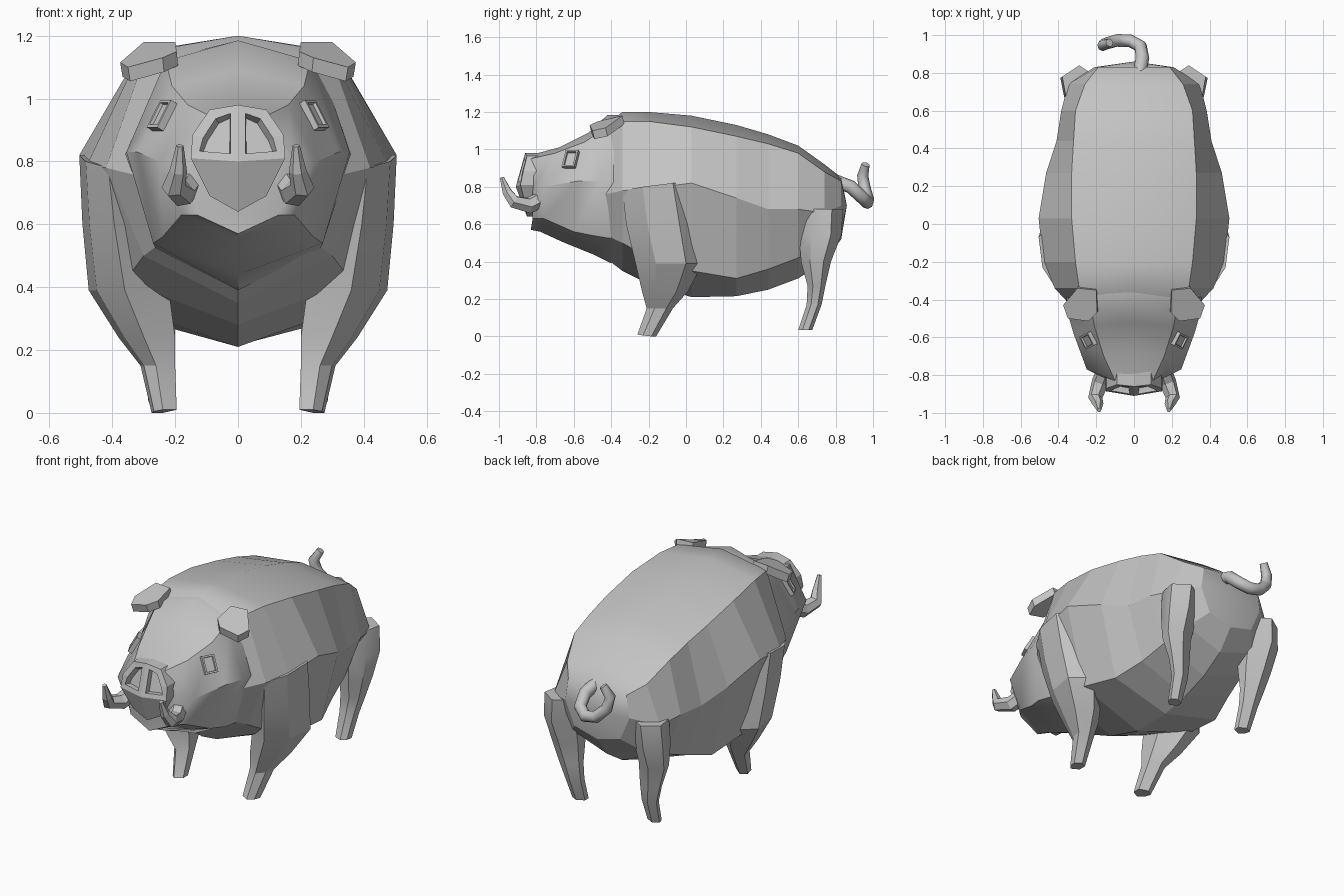
import bpy, bmesh, math
from mathutils import Vector, Matrix

if "Cube" in bpy.data.objects:
    bpy.data.objects.remove(bpy.data.objects["Cube"])

hide = bpy.data.materials.new("grey_hide")
hide.diffuse_color = (0.55, 0.55, 0.55, 1)
hide.use_nodes = True
hide.node_tree.nodes["Principled BSDF"].inputs["Base Color"].default_value = hide.diffuse_color


def finish(name, bm, mirror=False, angle=None):
    """Turn a bmesh into an object, optionally mirrored and smoothed."""
    bmesh.ops.recalc_face_normals(bm, faces=bm.faces)
    me = bpy.data.meshes.new(name)
    bm.to_mesh(me)
    bm.free()
    me.materials.append(hide)
    ob = bpy.data.objects.new(name, me)
    bpy.context.collection.objects.link(ob)
    if angle is not None:
        bpy.ops.object.select_all(action='DESELECT')
        ob.select_set(True)
        bpy.context.view_layer.objects.active = ob
        bpy.ops.object.shade_smooth_by_angle(angle=math.radians(angle))
    if mirror:
        mod = ob.modifiers.new("Mirror", 'MIRROR')
        mod.use_mirror_merge = False
    return ob


def loft(rings):
    """Skin a list of equal-length closed rings and cap both ends."""
    bm = bmesh.new()
    vs = [[bm.verts.new(p) for p in r] for r in rings]
    n = len(vs[0])
    for a, b in zip(vs, vs[1:]):
        for i in range(n):
            j = (i + 1) % n
            bm.faces.new((a[i], a[j], b[j], b[i]))
    bm.faces.new(vs[0])
    bm.faces.new(vs[-1])
    return bm


def full(half):
    """Complete a half ring (top centre to bottom centre) across x = 0."""
    return half + [(-x, y, z) for x, y, z in half[-2:0:-1]]


def tube(points, radii, n):
    """Tapered round tube along a path, with no twist."""
    pts = [Vector(p) for p in points]
    rings, u, prev = [], None, None
    for i, p in enumerate(pts):
        t = (pts[min(i + 1, len(pts) - 1)] - pts[max(i - 1, 0)]).normalized()
        u = t.orthogonal().normalized() if u is None else prev.rotation_difference(t) @ u
        prev = t
        w = t.cross(u)
        rings.append([p + radii[i] * (u * math.cos(k * math.tau / n) + w * math.sin(k * math.tau / n))
                      for k in range(n)])
    return loft(rings)


# Body: y, top z, back edge x/z, widest x/z, lower x/z, keel z
sections = [
    (-.47, 1.10, .20, 1.05, .30, .75, .22, .56, .45),
    (-.34, 1.20, .29, 1.15, .42, .78, .30, .50, .35),
    (-.20, 1.20, .31, 1.15, .48, .79, .36, .42, .28),
    (.03, 1.18, .33, 1.12, .505, .82, .39, .35, .21),
    (.27, 1.13, .33, 1.07, .465, .74, .36, .31, .215),
    (.44, 1.08, .32, 1.03, .41, .68, .31, .36, .25),
    (.60, 1.02, .31, .98, .385, .68, .28, .42, .31),
    (.74, .92, .26, .88, .35, .66, .23, .48, .40),
    (.83, .85, .19, .83, .21, .70, .15, .56, .52),
]
bm = loft([full([(0, y, zt), (xs, y, zs), (xw, y, zw), (xl, y, zl), (0, y, zb)])
           for y, zt, xs, zs, xw, zw, xl, zl, zb in sections])
rump = max(bm.faces, key=lambda f: f.calc_center_median().y)
for v in bmesh.ops.poke(bm, faces=[rump])['verts']:
    v.co = (0, .86, .70)
body = finish("body", bm)
for p in body.data.polygons:      # soft back and rump, faceted flanks
    p.use_smooth = p.normal.z > .75 or p.center.y > .8

# Head
head = [
    [(0, -.30, 1.18), (.26, -.32, 1.12), (.36, -.34, .82), (.26, -.38, .52), (0, -.40, .39)],
    [(0, -.42, 1.185), (.23, -.42, 1.12), (.355, -.46, .83), (.27, -.50, .54), (0, -.50, .44)],
    [(0, -.52, 1.09), (.21, -.54, 1.04), (.32, -.58, .83), (.24, -.60, .56), (0, -.66, .505)],
    [(0, -.68, 1.01), (.16, -.70, .98), (.25, -.77, .80), (.18, -.76, .63), (0, -.78, .56)],
    [(0, -.83, .97), (.10, -.83, .95), (.17, -.81, .81), (.13, -.82, .63), (0, -.83, .57)],
]
finish("head", loft([full(h) for h in head]), angle=40)

# Snout with sunken nostrils
rim = [(0, -.86, .98), (.09, -.85, .965), (.145, -.87, .885), (.15, -.885, .81),
       (.09, -.855, .69), (0, -.85, .64)]
bm = bmesh.new()
for s in (1, -1):
    f = [bm.verts.new((s * x, y, z)) for x, y, z in rim]
    b = [bm.verts.new((s * x, -.72, z)) for x, y, z in rim]
    mid = bm.verts.new((0, -.91, .80))
    bm.faces.new(f[:4] + [mid])
    bm.faces.new([mid] + f[3:])
    for i in range(5):
        bm.faces.new((f[i], f[i + 1], b[i + 1], b[i]))
bmesh.ops.remove_doubles(bm, verts=bm.verts, dist=.0001)
bmesh.ops.recalc_face_normals(bm, faces=bm.faces)
nostrils = [f for f in bm.faces if len(f.verts) == 5]
for f in nostrils:
    if f.normal.y > 0:
        f.normal_flip()
bmesh.ops.inset_individual(bm, faces=nostrils, thickness=.036, depth=0)
bmesh.ops.inset_individual(bm, faces=nostrils, thickness=.01, depth=-.03)
finish("snout", bm)

# Eyes: small raised frames with a sunken centre
out = Vector((.78, -.39, .49)).normalized()
side = Vector((-.45, -.89, 0)).normalized()
up = out.cross(side).normalized()
bm = bmesh.new()
bmesh.ops.create_cube(bm, size=1, matrix=Matrix.Diagonal((.075, .10, .03, 1)))
lens = [f for f in bm.faces if f.normal.z > .9]
bmesh.ops.inset_individual(bm, faces=lens, thickness=.014, depth=0)
bmesh.ops.inset_individual(bm, faces=lens, thickness=.002, depth=-.01)
for v in bm.verts:
    v.co = Vector((.24, -.615, .945)) + side * v.co.x + up * v.co.y + out * v.co.z
finish("eye", bm, mirror=True)

# Ears: thick folded flaps
upper = [(.20, -.35, 1.18), (.30, -.34, 1.18), (.375, -.43, 1.115),
         (.35, -.50, 1.10), (.24, -.515, 1.13), (.195, -.47, 1.15)]
lower = [(x * .98, y + .01, z - .045) for x, y, z in upper]
finish("ear", loft([upper, lower]), mirror=True, angle=35)

# Tusks
finish("tusk", tube([(.15, -.76, .74), (.18, -.84, .70), (.205, -.92, .72), (.19, -.955, .77), (.185, -.985, .85)],
                    [.045, .045, .038, .028, .012], 6), mirror=True)

# Curled tail
finish("tail", tube([(.03, .80, .83), (.045, .88, .80), (.035, .94, .745), (-.02, .97, .715), (-.09, .972, .73),
                     (-.15, .955, .79), (-.165, .945, .86), (-.13, .96, .92)],
                    [.036, .036, .035, .034, .034, .033, .03, .022], 8), angle=50)


def leg(name, levels, angle):
    """Six-sided leg from levels: x inner/outer, y front/back, z, outward lift."""
    rings = []
    for x0, x1, y0, y1, z, dz in levels:
        xm, ym = x0 + (x1 - x0) * .55, (y0 + y1) / 2
        rings.append([(xm, y0, z), (x1 - (x1 - x0) * .1, y0 + (y1 - y0) * .3, z + dz * .5),
                      (x1, y0 + (y1 - y0) * .75, z + dz), (xm, y1, z + dz),
                      (x0, ym + (y1 - y0) * .2, z), (x0, y0 + (y1 - y0) * .25, z)])
    finish(name, loft(rings), mirror=True, angle=angle)


# Legs
leg("front_leg", [(.30, .505, -.34, .02, .78, .04), (.27, .495, -.32, .06, .60, 0),
                  (.22, .475, -.27, .09, .39, 0), (.20, .38, -.235, .01, .24, 0),
                  (.20, .31, -.21, -.07, .15, 0), (.195, .275, -.26, -.16, .01, -.01)], 22)
leg("hind_leg", [(.18, .38, .60, .84, .68, 0), (.19, .39, .605, .83, .54, 0),
                 (.20, .37, .615, .775, .40, 0), (.20, .33, .65, .745, .27, 0),
                 (.20, .30, .645, .725, .17, 0), (.205, .285, .60, .675, .035, 0)], 35)
